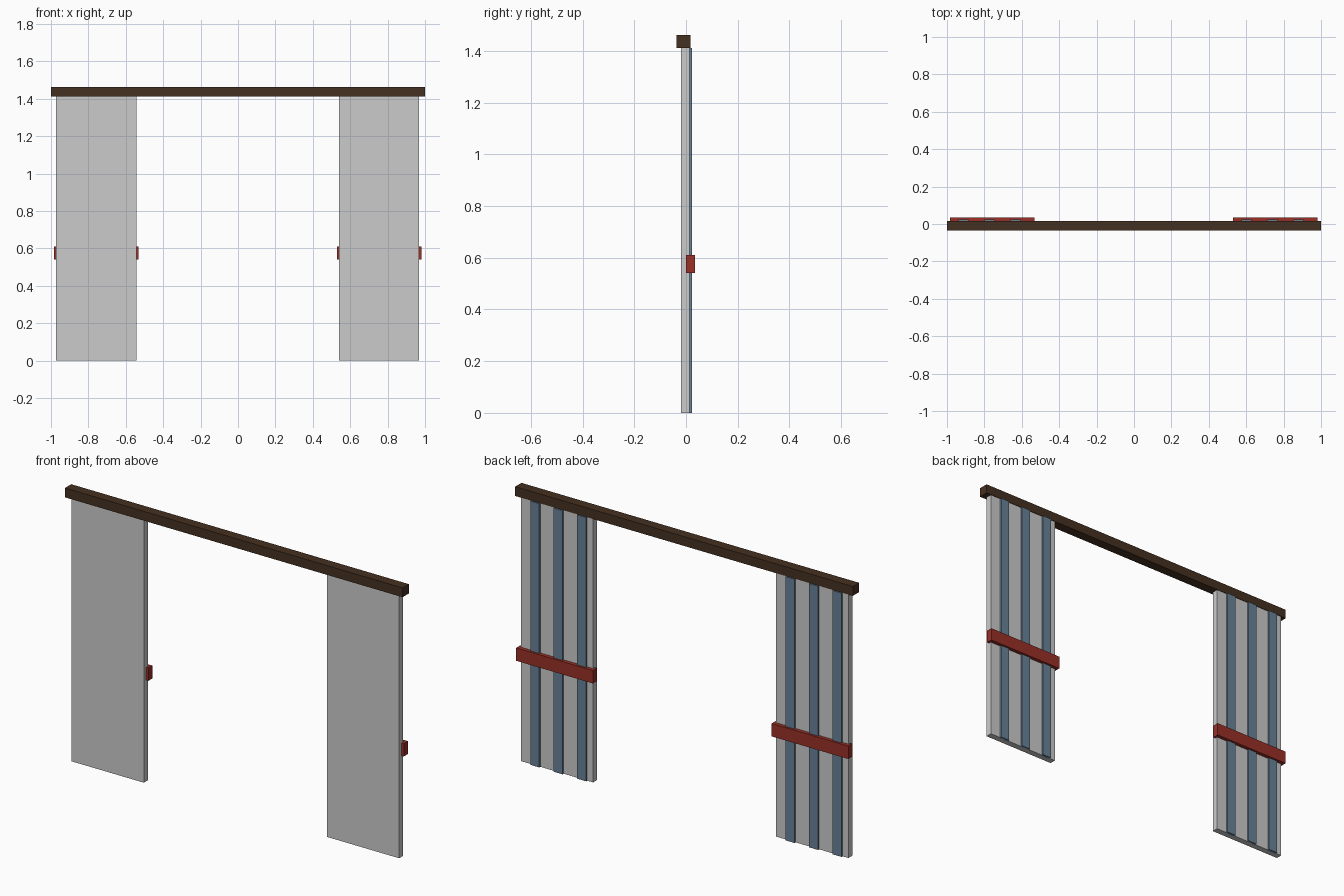
import bpy
import bmesh

if "Cube" in bpy.data.objects:
    bpy.data.objects.remove(bpy.data.objects["Cube"])


def material(name, rgb):
    mat = bpy.data.materials.new(name)
    mat.diffuse_color = (*rgb, 1)
    mat.use_nodes = True
    mat.node_tree.nodes["Principled BSDF"].inputs["Base Color"].default_value = mat.diffuse_color
    return mat


def box(name, x, y, z, mat=None):
    """Box given by its (min, max) range on each axis."""
    bm = bmesh.new()
    bmesh.ops.create_cube(bm, size=1)
    for v in bm.verts:
        v.co = [r[0] if c < 0 else r[1] for c, r in zip(v.co, (x, y, z))]
    mesh = bpy.data.meshes.new(name)
    bm.to_mesh(mesh)
    bm.free()
    obj = bpy.data.objects.new(name, mesh)
    bpy.context.collection.objects.link(obj)
    if mat:
        mesh.materials.append(mat)
    return obj


brown = material("dark_wood", (0.06, 0.03, 0.015))
blue = material("blue_grey", (0.14, 0.22, 0.31))
red = material("dark_red", (0.32, 0.03, 0.02))

TOP = 1.412          # underside of the rail
WIDTH = 0.428        # panel width
STRIP = 0.053        # strip width

# Overhead rail
box("top_rail", (-1, 1), (-0.036, 0.017), (TOP, 1.462), brown)

for side, x0 in (("left", -0.972), ("right", 0.541)):
    # Door panel
    box(f"{side}_panel", (x0, x0 + WIDTH), (-0.020, 0.014), (0, TOP))
    # Vertical strips on the back
    for i in range(3):
        c = x0 + 0.061 + i * 0.139
        box(f"{side}_strip_{i + 1}", (c - STRIP / 2, c + STRIP / 2),
            (0.008, 0.023), (0, TOP), blue)
    # Horizontal brace across the back
    box(f"{side}_brace", (x0 - 0.013, x0 + WIDTH + 0.013),
        (0.0, 0.034), (0.541, 0.610), red)
